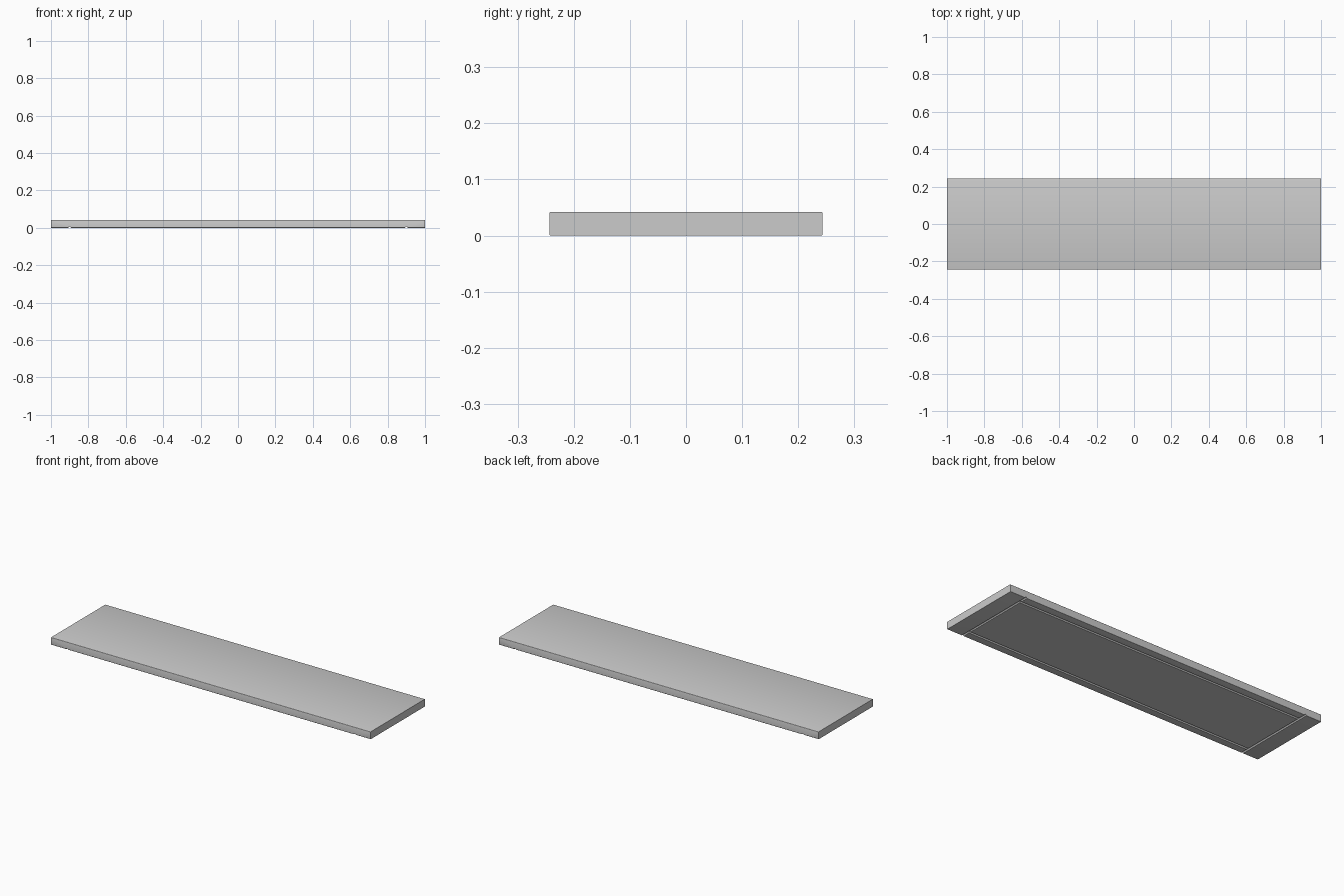
import bpy, bmesh, math

if "Cube" in bpy.data.objects:
    bpy.data.objects.remove(bpy.data.objects["Cube"])

L, W, H = 2.0, 0.487, 0.042   # slab size
R = 0.003                     # rounding of the long edges
G = 0.006                     # drip groove radius
GX, GY = 0.9, 0.195           # groove positions


# Slab: rounded cross-section extruded along x
def make_slab():
    profile = []
    for cy, cz, start in ((1, 1, 0), (-1, 1, 90), (-1, -1, 180), (1, -1, 270)):
        for i in range(4):
            a = math.radians(start + i * 30)
            profile.append((cy * (W / 2 - R) + R * math.cos(a),
                            H / 2 + cz * (H / 2 - R) + R * math.sin(a)))
    bm = bmesh.new()
    face = bm.faces.new([bm.verts.new((-L / 2, y, z)) for y, z in profile])
    ext = bmesh.ops.extrude_face_region(bm, geom=[face])
    bmesh.ops.translate(bm, vec=(L, 0, 0),
                        verts=[v for v in ext["geom"] if isinstance(v, bmesh.types.BMVert)])
    bmesh.ops.recalc_face_normals(bm, faces=bm.faces)
    mesh = bpy.data.meshes.new("coping_slab")
    bm.to_mesh(mesh)
    bm.free()
    obj = bpy.data.objects.new("coping_slab", mesh)
    bpy.context.collection.objects.link(obj)
    return obj


# Round cutter for one groove on the underside
def cut_groove(slab, name, loc, length, rot):
    bpy.ops.mesh.primitive_cylinder_add(vertices=16, radius=G, depth=length,
                                        location=loc, rotation=rot)
    cutter = bpy.context.object
    cutter.name = name
    cutter.hide_render = True
    mod = slab.modifiers.new(name, "BOOLEAN")
    mod.operation = "DIFFERENCE"
    mod.solver = "EXACT"
    mod.object = cutter
    bpy.context.view_layer.objects.active = slab
    bpy.ops.object.modifier_apply(modifier=name)
    bpy.data.objects.remove(cutter)


slab = make_slab()
q = math.pi / 2
for s in (-1, 1):
    # Cross grooves run the full depth, long grooves stop at them
    cut_groove(slab, "cross_groove_cutter", (s * GX, 0, 0), W + 0.1, (q, 0, 0))
    cut_groove(slab, "long_groove_cutter", (0, s * GY, 0), 2 * GX, (0, q, 0))

# Smooth rounded edges, sharp groove lips
bpy.ops.object.select_all(action="DESELECT")
slab.select_set(True)
bpy.context.view_layer.objects.active = slab
bpy.ops.object.shade_smooth_by_angle(angle=math.radians(35))
